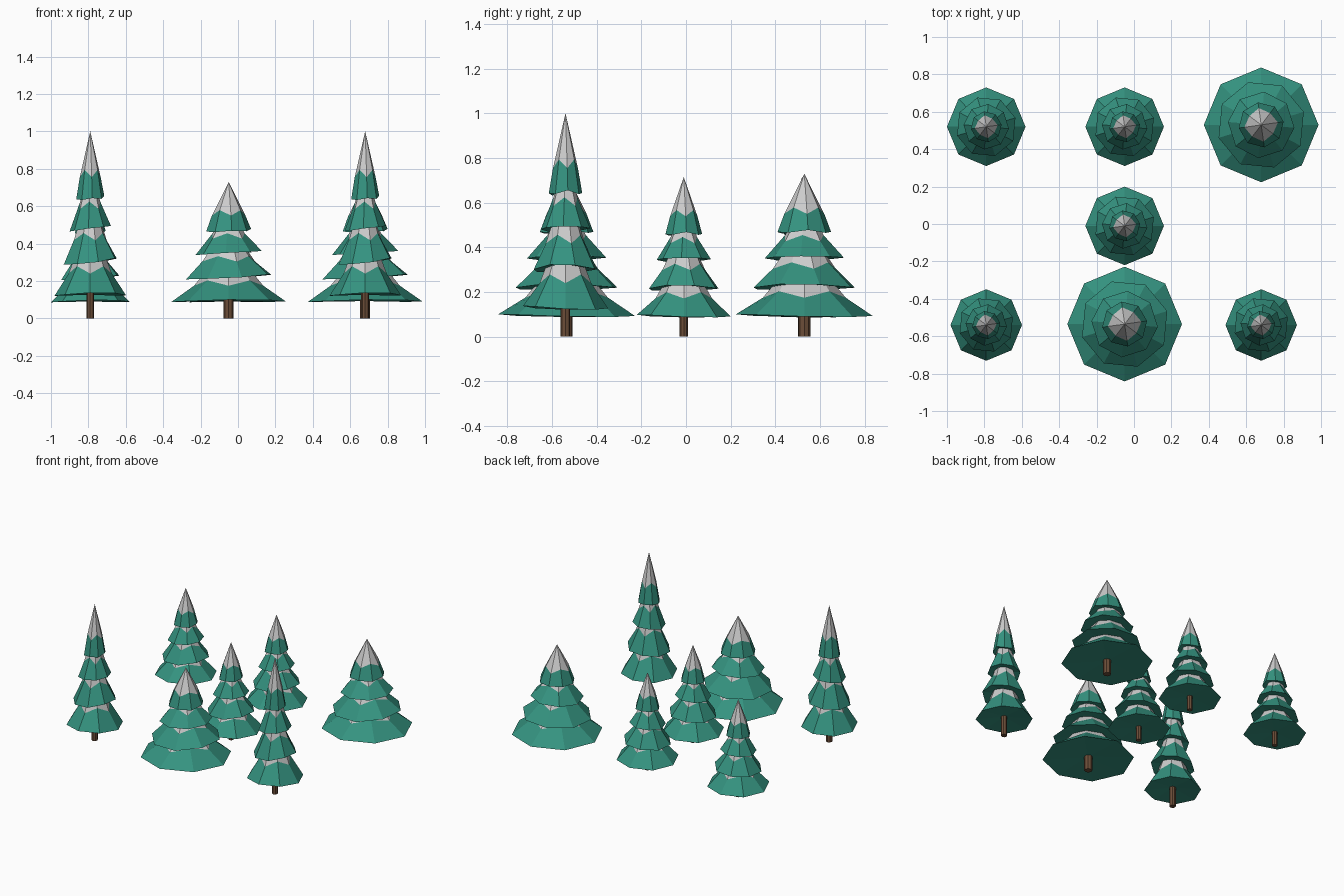
import bpy, bmesh, math, random

if "Cube" in bpy.data.objects:
    bpy.data.objects.remove(bpy.data.objects["Cube"])

random.seed(4)
SIDES = 8


def material(name, color):
    m = bpy.data.materials.new(name)
    m.diffuse_color = (*color, 1)
    m.use_nodes = True
    m.node_tree.nodes["Principled BSDF"].inputs["Base Color"].default_value = m.diffuse_color
    return m


green = material("pine_green", (0.035, 0.29, 0.215))
brown = material("bark_brown", (0.15, 0.075, 0.04))


def ring(radius, z, turn, dr=0.0, dz=0.0):
    """Octagon of points; dr and dz move every second corner in and out."""
    pts = []
    for i in range(SIDES):
        s = 1 if i % 2 else -1
        a = turn + math.tau * i / SIDES
        r = radius - s * dr
        pts.append((r * math.cos(a), r * math.sin(a), z + s * dz))
    return pts


def skin(bm, lower, upper):
    for i in range(SIDES):
        j = (i + 1) % SIDES
        bm.faces.new((lower[i], lower[j], upper[j], upper[i]))


def fan(bm, loop, point, up):
    c = bm.verts.new(point)
    for i in range(SIDES):
        j = (i + 1) % SIDES
        bm.faces.new((loop[i], loop[j], c) if up else (loop[j], loop[i], c))


def to_mesh(bm, name, mat=None):
    me = bpy.data.meshes.new(name)
    bm.to_mesh(me)
    bm.free()
    if mat:
        me.materials.append(mat)
    return me


# Tiers: rim radius, rim z, snow line radius, snow line z, top radius, top z, turn
TIERS = [
    (0.210, 0.093, 0.118, 0.185, 0.070, 0.270, 0),
    (0.163, 0.218, 0.092, 0.312, 0.055, 0.390, 17),
    (0.122, 0.343, 0.068, 0.432, 0.040, 0.500, 40),
    (0.083, 0.460, 0.058, 0.553, 0.0, 0.715, 8),
]

foliage_bm, snow_bm = bmesh.new(), bmesh.new()
for k, (r0, z0, r1, z1, r2, z2, deg) in enumerate(TIERS):
    turn = math.radians(deg)
    tilt = 0.0 if k == 0 else 0.05
    # slightly uneven rim
    rim_pts = [(x, y, z + tilt * x + random.uniform(-0.008, 0.006))
               for x, y, z in ring(r0, z0, turn)]
    line_pts = ring(r1, z1, turn, 0.009 if k < 3 else 0.004, 0.014)
    # green skirt with a closed underside
    rim = [foliage_bm.verts.new(p) for p in rim_pts]
    line = [foliage_bm.verts.new(p) for p in line_pts]
    skin(foliage_bm, rim, line)
    fan(foliage_bm, rim, (0, 0, z0 + 0.012), False)
    # snow above the zigzag line
    base = [snow_bm.verts.new(p) for p in line_pts]
    if r2 > 0:
        top = [snow_bm.verts.new(p) for p in ring(r2, z2, turn)]
        skin(snow_bm, base, top)
        snow_bm.faces.new(top)
    else:
        fan(snow_bm, base, (0, 0, z2), True)

foliage = to_mesh(foliage_bm, "foliage", green)
snow = to_mesh(snow_bm, "snow")

# trunk
trunk_bm = bmesh.new()
bmesh.ops.create_cone(trunk_bm, cap_ends=True, segments=8,
                      radius1=0.0185, radius2=0.0185, depth=0.14)
bmesh.ops.translate(trunk_bm, verts=trunk_bm.verts, vec=(0, 0, 0.07))
trunk = to_mesh(trunk_bm, "trunk", brown)

# Trees: kind, x, y  -> width and height scale per kind
KINDS = {"medium": (1.0, 1.0), "wide": (1.46, 1.02), "slim": (0.91, 1.4)}
TREES = [
    ("medium", -0.79, 0.52), ("medium", -0.05, 0.52), ("medium", -0.05, -0.01),
    ("wide", 0.68, 0.53), ("wide", -0.05, -0.535),
    ("slim", -0.79, -0.54), ("slim", 0.68, -0.54),
]
for n, (kind, x, y) in enumerate(TREES, 1):
    w, h = KINDS[kind]
    for part, me in (("foliage", foliage), ("snow", snow), ("trunk", trunk)):
        ob = bpy.data.objects.new(f"{kind}_tree_{n}_{part}", me)
        ob.location = (x, y, 0)
        pw = max(w, 1.15) if part == "trunk" and kind == "slim" else w
        ob.scale = (pw, pw, h)
        bpy.context.collection.objects.link(ob)
